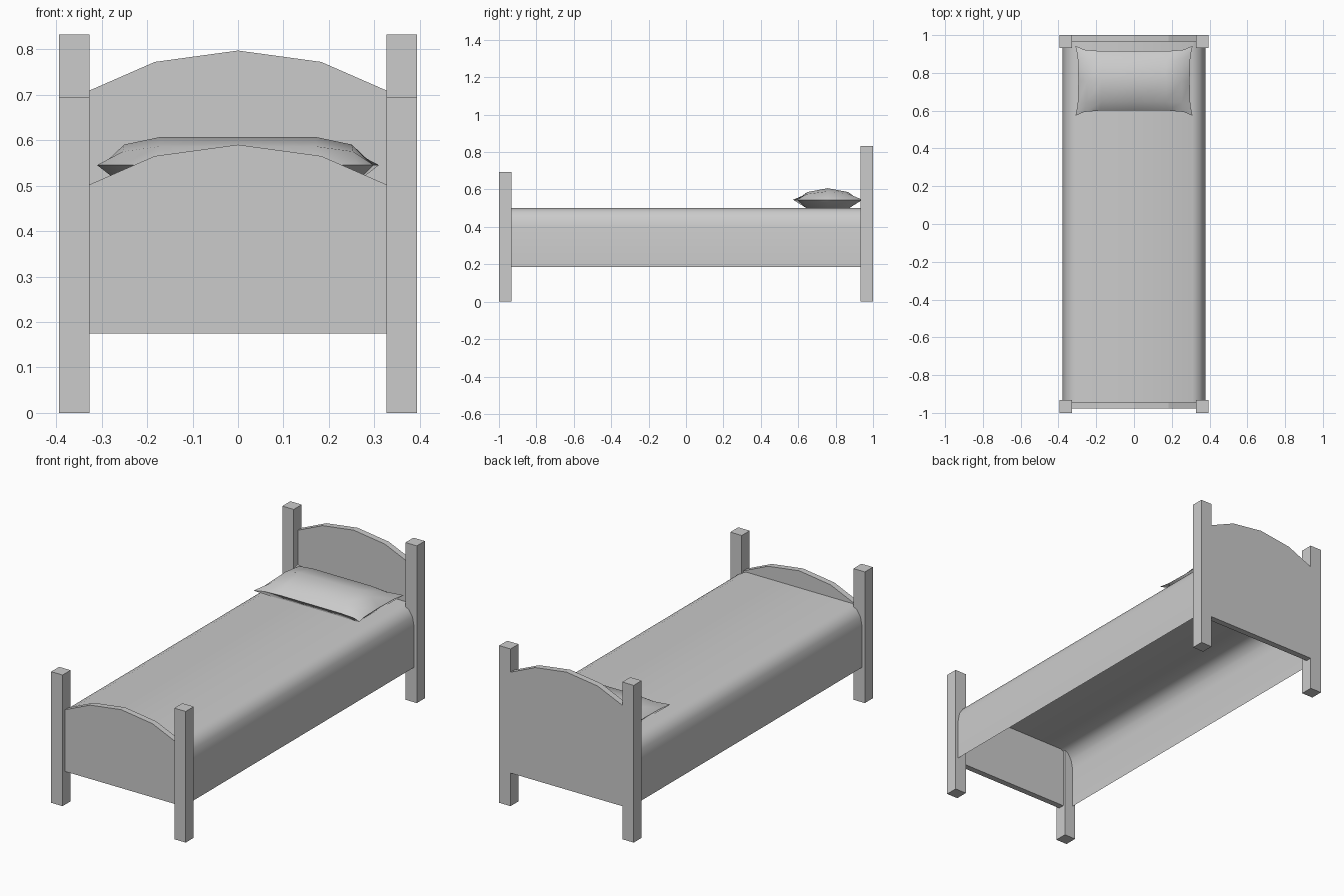
import bpy
import bmesh
import math

cube = bpy.data.objects.get("Cube")
if cube:
    bpy.data.objects.remove(cube, do_unlink=True)

# Single plain grey material
grey = bpy.data.materials.new("plain_grey")
grey.use_nodes = True
grey.diffuse_color = (0.6, 0.6, 0.6, 1)
grey.node_tree.nodes["Principled BSDF"].inputs["Base Color"].default_value = (0.6, 0.6, 0.6, 1)


def finish(name, bm, smooth=0, closed=True):
    """Turn a bmesh into a named object with the shared material."""
    if closed:
        bmesh.ops.recalc_face_normals(bm, faces=bm.faces)
    mesh = bpy.data.meshes.new(name)
    bm.to_mesh(mesh)
    bm.free()
    mesh.materials.append(grey)
    obj = bpy.data.objects.new(name, mesh)
    bpy.context.collection.objects.link(obj)
    if smooth:
        bpy.ops.object.select_all(action="DESELECT")
        obj.select_set(True)
        bpy.context.view_layer.objects.active = obj
        bpy.ops.object.shade_smooth_by_angle(angle=math.radians(smooth))
    return obj


def post(name, x, y, height, width=0.067):
    bm = bmesh.new()
    bmesh.ops.create_cube(bm, size=1)
    bmesh.ops.scale(bm, vec=(width, width, height), verts=bm.verts)
    bmesh.ops.translate(bm, vec=(x, y, height / 2), verts=bm.verts)
    finish(name, bm)


def arched_board(name, y0, y1, lift):
    """Flat board with a faceted arch on top, extruded along y."""
    half = [(0.327, 0.175), (0.327, 0.502 + lift), (0.183, 0.565 + lift)]
    outline = half + [(0, 0.59 + lift)] + [(-x, z) for x, z in reversed(half)]
    bm = bmesh.new()
    face = bm.faces.new([bm.verts.new((x, y0, z)) for x, z in outline])
    out = bmesh.ops.extrude_face_region(bm, geom=[face])
    moved = [v for v in out["geom"] if isinstance(v, bmesh.types.BMVert)]
    bmesh.ops.translate(bm, vec=(0, y1 - y0, 0), verts=moved)
    finish(name, bm)


# Corner posts
for side, x in (("left", 0.3605), ("right", -0.3605)):
    post("head_post_" + side, x, 0.9665, 0.832)
    post("foot_post_" + side, x, -0.9665, 0.694)

# Head and foot boards
arched_board("headboard", 0.967, 1.0, 0.207)
arched_board("footboard", -0.978, -0.946, 0)

# Bed cover: a thin open shell draped over the sides
half = [(0.378, 0.185), (0.378, 0.40), (0.368, 0.45), (0.347, 0.483), (0.31, 0.5)]
profile = half + [(-x, z) for x, z in reversed(half)]
bm = bmesh.new()
ends = [[bm.verts.new((x, y, z)) for x, z in profile] for y in (-0.946, 0.967)]
for i in range(len(profile) - 1):
    bm.faces.new((ends[0][i], ends[1][i], ends[1][i + 1], ends[0][i + 1]))
for f in bm.faces:
    f.normal_update()
finish("bed_cover", bm, 60, closed=False)

# Pillow: two bulging grids joined at a pinched rim
cols = {-1: 0, -0.85: 0.73, -0.58: 1, 0: 1, 0.58: 1, 0.85: 0.73, 1: 0}
rows = {-1: 0, -0.7: 0.66, 0: 1, 0.7: 0.66, 1: 0}
bm = bmesh.new()
for top in (True, False):
    grid = []
    for u, f in cols.items():
        line = []
        for v, g in rows.items():
            x = 0.31 * u * (1 - 0.05 * (1 - v ** 4))
            y = 0.758 + 0.185 * v * (1 - 0.15 * (1 - u ** 8))
            rise = 0.062 * f * g if top else -0.044 * (f * g > 0)
            line.append(bm.verts.new((x, y, 0.545 + rise)))
        grid.append(line)
    for a, b in zip(grid, grid[1:]):
        for j in range(len(a) - 1):
            bm.faces.new((a[j], b[j], b[j + 1], a[j + 1]))
bmesh.ops.remove_doubles(bm, verts=bm.verts, dist=0.0005)
finish("pillow", bm, 60)
